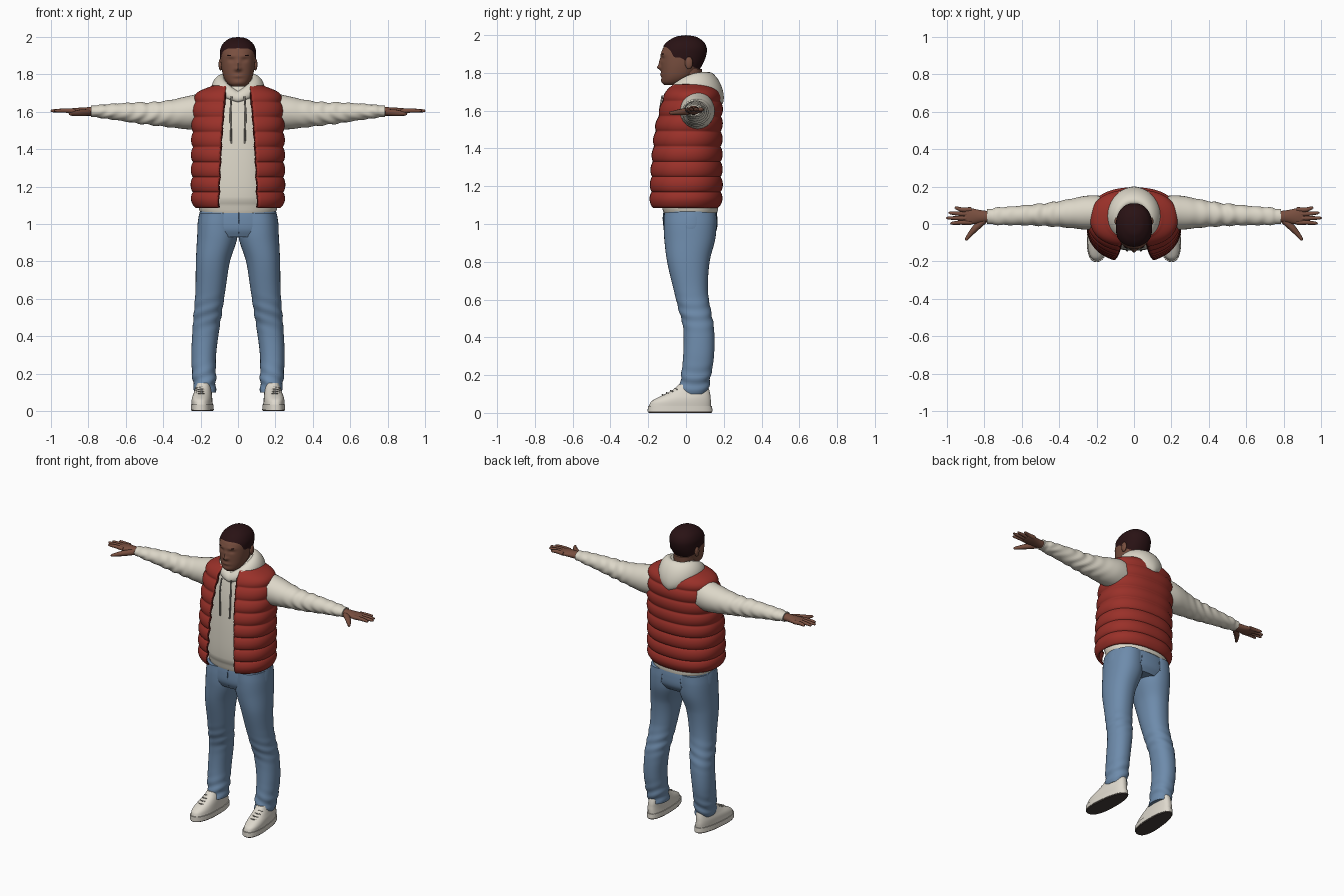
import bpy, bmesh
from math import sin, cos, pi, asin, exp, copysign
from mathutils import Vector

cube = bpy.data.objects.get("Cube")
if cube:
    bpy.data.objects.remove(cube, do_unlink=True)


def material(name, *rgb):
    mat = bpy.data.materials.new(name)
    mat.use_nodes = True
    mat.diffuse_color = (*rgb, 1)
    shader = next(n for n in mat.node_tree.nodes if n.type == 'BSDF_PRINCIPLED')
    shader.inputs["Base Color"].default_value = (*rgb, 1)
    return mat


SKIN = material("brown skin", .19, .078, .05)
HAIR = material("black brown hair", .022, .006, .007)
CREAM = material("cream fleece", .72, .68, .58)
CORD = material("grey cord", .34, .32, .28)
RED = material("red quilting", .32, .03, .022)
DARK_RED = material("dark red trim", .12, .012, .01)
DENIM = material("blue denim", .155, .26, .41)
STITCH = material("dark denim seam", .07, .12, .2)
LEATHER = material("off white leather", .73, .69, .61)
RUBBER = material("dark rubber", .06, .048, .042)


def sheet(name, point, nu, nv, mat, wrap=True, caps=True, mirror=False, thick=0):
    """Grid surface from point(u, v), both running 0 to 1."""
    bm = bmesh.new()
    cols = nu if wrap else nu + 1
    rows = [[bm.verts.new(point(i / nu, j / nv)) for i in range(cols)] for j in range(nv + 1)]
    for low, high in zip(rows, rows[1:]):
        for i in range(nu):
            k = (i + 1) % cols
            bm.faces.new((low[i], low[k], high[k], high[i]))
    if wrap and caps:
        bm.faces.new(rows[0])
        bm.faces.new(rows[-1])
    bmesh.ops.remove_doubles(bm, verts=bm.verts, dist=.0002)
    bmesh.ops.recalc_face_normals(bm, faces=bm.faces)
    mesh = bpy.data.meshes.new(name)
    bm.to_mesh(mesh)
    bm.free()
    mesh.materials.append(mat)
    obj = bpy.data.objects.new(name, mesh)
    bpy.context.collection.objects.link(obj)
    bpy.ops.object.select_all(action='DESELECT')
    obj.select_set(True)
    bpy.context.view_layer.objects.active = obj
    bpy.ops.object.shade_smooth_by_angle(angle=pi / 4)
    if thick:
        solid = obj.modifiers.new("Thickness", 'SOLIDIFY')
        solid.thickness, solid.offset = thick, 0
    if mirror:
        obj.modifiers.new("Mirror", 'MIRROR').use_clip = False
    return obj


def keys(table, k):
    """Smooth interpolation of rows (key, values...)."""
    k = min(max(k, table[0][0]), table[-1][0])
    i = next(n for n in range(len(table) - 1) if k <= table[n + 1][0])
    a, b = table[i], table[i + 1]
    p, q = table[max(i - 1, 0)], table[min(i + 2, len(table) - 1)]
    h = b[0] - a[0]
    t = (k - a[0]) / h
    out = []
    for c in range(1, len(a)):
        ta = (b[c] - p[c]) / (b[0] - p[0]) * h
        tb = (q[c] - a[c]) / (q[0] - a[0]) * h
        d = b[c] - a[c]
        out.append(a[c] + t * (ta + t * (3 * d - 2 * ta - tb + t * (ta + tb - 2 * d))))
    return out


def bend(value, n):
    return copysign(abs(value) ** (2 / n), value)


def ring(t, z, cx, hw, front, back, n=2.2):
    """Point on a horizontal rounded outline; t = 0 faces the front."""
    mid, depth = (front + back) / 2, (back - front) / 2
    return Vector((cx + hw * bend(sin(t), n), mid - depth * bend(cos(t), n), z))


def loft(name, table, mat, nu=48, nv=40, n=2.2, mirror=False):
    lo, hi = table[0][0], table[-1][0]

    def point(u, v):
        z = lo + (hi - lo) * v
        return ring(u * 2 * pi, z, *keys(table, z), n)
    return sheet(name, point, nu, nv, mat, mirror=mirror)


def tube(name, pts, radii, mat, steps=24, sides=10, mirror=True):
    last = len(pts) - 1
    if not isinstance(radii, (list, tuple)):
        radii = [radii] * len(pts)
    table = [(i / last, *p, r) for i, (p, r) in enumerate(zip(pts, radii))]

    def point(u, v):
        *c, r = keys(table, v)
        tangent = Vector(keys(table, v + .01)[:3]) - Vector(keys(table, v - .01)[:3])
        turn = tangent.to_track_quat('Z', 'Y')
        return Vector(c) + turn @ Vector((r * cos(u * 2 * pi), r * sin(u * 2 * pi), 0))
    return sheet(name, point, sides, steps, mat, mirror=mirror)


def blob(name, centre, size, mat):
    def point(u, v):
        d = Vector((sin(pi * v) * cos(2 * pi * u), sin(pi * v) * sin(2 * pi * u), cos(pi * v)))
        return Vector(centre) + Vector(a * b for a, b in zip(d, size))
    return sheet(name, point, 16, 12, mat, caps=False, mirror=True)


# Head, with face relief: x, z, spread in x, spread in z, push
HEAD = [(1.735, 0, .035, -.115, -.03), (1.75, 0, .056, -.126, .0), (1.78, 0, .075, -.13, .04),
        (1.82, 0, .086, -.132, .07), (1.86, 0, .092, -.133, .092), (1.9, 0, .094, -.132, .105),
        (1.93, 0, .092, -.122, .106), (1.96, 0, .078, -.098, .092), (1.98, 0, .056, -.068, .066),
        (1.99, 0, .035, -.042, .042), (1.995, 0, .001, -.002, .002)]
RELIEF = [(0, 1.85, .012, .025, .011), (0, 1.828, .017, .011, .017), (.035, 1.898, .03, .01, .004),
          (.036, 1.877, .018, .011, -.007), (0, 1.79, .026, .009, .006), (0, 1.756, .026, .014, .004)]


def head_point(t, z):
    p = ring(t, z, *keys(HEAD, z))
    if cos(t) > 0:
        p.y -= sum(a * exp(-((abs(p.x) - x) / sx) ** 2 - ((z - h) / sz) ** 2)
                   for x, h, sx, sz, a in RELIEF)
    return p


sheet("head", lambda u, v: head_point(u * 2 * pi, 1.735 + .26 * (1 - cos(pi * v)) / 2), 80, 64, SKIN)
HAIRLINE = [(0, 1.937), (.6, 1.934), (1, 1.915), (1.2, 1.885), (1.5, 1.88), (1.8, 1.855), (2.3, 1.83), (pi, 1.82)]


def hair_point(u, v):
    t = u * 2 * pi
    low = keys(HAIRLINE, min(t, 2 * pi - t))[0]
    p = head_point(t, low + (1.995 - low) * sin(v * pi / 2))
    crown = Vector((0, 0, 1.87))
    return crown + (p - crown) * 1.035


sheet("short_hair", hair_point, 64, 24, HAIR, caps=False)
loft("neck", [(1.6, 0, .075, -.06, .085), (1.7, 0, .064, -.062, .075), (1.82, 0, .068, -.06, .085)], SKIN, nv=8)
blob("ear", (.093, .015, 1.853), (.011, .021, .033), SKIN)
blob("eye", (.036, -.109, 1.877), (.014, .008, .005), HAIR)
blob("eyebrow", (.037, -.122, 1.9), (.02, .006, .004), HAIR)

# Hooded sweatshirt
SHIRT = [(1.06, 0, .2, -.118, .166), (1.085, 0, .211, -.126, .17), (1.1, 0, .208, -.126, .165),
         (1.13, 0, .212, -.14, .165), (1.3, 0, .208, -.14, .16), (1.5, 0, .2, -.125, .16),
         (1.62, 0, .19, -.105, .16), (1.69, 0, .15, -.085, .14), (1.74, 0, .08, -.06, .1)]
loft("sweatshirt_body", SHIRT, CREAM)
HOOD = [(0, 1.68, .03, .024), (pi / 2, 1.745, .05, .034), (pi, 1.715, .09, .045)]


def hood(name, rx, ry, scale, lift):
    def point(u, v):
        a, b = u * 2 * pi, v * 2 * pi
        cz, tall, thick = keys(HOOD, min(a, 2 * pi - a))
        out = scale * (thick * cos(b) - .3 * tall * sin(b))
        return (sin(a) * (rx + out), .033 - cos(a) * (ry + out), cz + lift + scale * tall * sin(b))
    sheet(name, point, 64, 24, CREAM, caps=False)


hood("hood", .105, .115, 1, 0)
hood("hood_inner_fold", .082, .09, .7, .012)
CORD_PATH = [(.035, -.125, 1.68), (.04, -.137, 1.6), (.038, -.14, 1.5), (.036, -.143, 1.43)]
tube("drawstring", CORD_PATH, .005, CORD)

# Sleeves: x, centre y, centre z, half depth, half height
SLEEVE = [(.12, .055, 1.6, .088, .095), (.2, .06, 1.6, .092, .097), (.26, .06, 1.595, .09, .09),
          (.35, .056, 1.59, .076, .075), (.45, .051, 1.589, .063, .062), (.54, .048, 1.594, .056, .056),
          (.65, .044, 1.599, .05, .044), (.74, .041, 1.602, .046, .035), (.755, .04, 1.602, .041, .031),
          (.785, .04, 1.602, .039, .031)]
PALM = [(.75, .04, 1.602, .027, .026), (.82, .04, 1.601, .034, .022), (.87, .041, 1.602, .043, .018),
        (.9, .042, 1.603, .043, .013), (.915, .042, 1.603, .036, .008)]


def limb(name, table, mat, crease):
    lo, hi = table[0][0], table[-1][0]

    def point(u, v):
        x, a = lo + (hi - lo) * v, u * 2 * pi
        cy, cz, ry, rz = keys(table, x)
        zone = exp(-((x - .48) / .12) ** 2) + .6 * exp(-((x - .7) / .05) ** 2)
        fold = crease * zone * sin(85 * x + 3 * sin(a) + 2 * cos(2 * a))
        return (x, cy + (ry + fold) * cos(a), cz + (rz + fold) * sin(a))
    sheet(name, point, 32, 90, mat, mirror=True)


limb("sleeve", SLEEVE, CREAM, .0035)
limb("palm", PALM, SKIN, 0)
for finger, y, tip_y, tip in (("little", .077, .086, .958), ("ring", .054, .059, .988),
                              ("middle", .031, .032, .999), ("index", .008, .004, .98)):
    path = [(.87, y, 1.603), (.92, y, 1.606), (tip - .008, tip_y, 1.605), (tip, tip_y, 1.604)]
    tube(finger + "_finger", path, [.013, .012, .008, .002], SKIN)
THUMB = [(.8, .02, 1.597), (.845, -.02, 1.593), (.88, -.06, 1.589), (.896, -.083, 1.588), (.899, -.088, 1.588)]
tube("thumb", THUMB, [.018, .018, .012, .008, .002], SKIN)

# Quilted vest, open down the front
VEST = [(1.09, .222, -.184, .165), (1.14, .232, -.186, .174), (1.3, .232, -.178, .174),
        (1.5, .23, -.155, .174), (1.6, .228, -.13, .176), (1.66, .22, -.112, .17),
        (1.7, .198, -.092, .155), (1.735, .13, -.07, .13)]
OPENING = [(1.09, .102), (1.4, .088), (1.65, .07), (1.735, .06)]


def vest_point(t, z):
    hw, front, back = keys(VEST, z)
    puff = .014 * abs(sin(pi * (z - 1.09) / .08)) ** .6
    return ring(t, z, 0, hw + puff, front - puff, back + puff, 2.3)


def vest_edge(z):
    return asin((keys(OPENING, z)[0] / keys(VEST, z)[0]) ** 1.15)


def vest_sheet(u, v):
    z = 1.09 + .645 * v
    start = vest_edge(z)
    return vest_point(start + u * 2 * (pi - start), z)


def vest_seam(name, low, high, angle_low, angle_high, radius):
    pts = []
    for i in range(31):
        z = low + (high - low) * i / 30
        t = angle_low + (angle_high - angle_low) * i / 30 if angle_low else vest_edge(z)
        pts.append(vest_point(t, z))
    tube(name, pts, radius, DARK_RED, steps=60, sides=6)


sheet("quilted_vest", vest_sheet, 80, 96, RED, wrap=False, thick=.012)
vest_seam("zip_edge", 1.09, 1.7, 0, 0, .006)
vest_seam("side_seam", 1.1, 1.5, 1.7, 1.7, .003)
vest_seam("pocket_front_seam", 1.19, 1.34, 1.26, 1.14, .004)
vest_seam("pocket_back_seam", 1.19, 1.34, 1.54, 1.46, .004)

# Jeans
LEG = [(.1, .175, .056, -.035, .112), (.16, .18, .062, -.03, .125), (.3, .183, .066, -.015, .148),
       (.45, .17, .072, -.015, .148), (.55, .158, .076, -.04, .13), (.65, .147, .08, -.065, .116),
       (.8, .134, .091, -.1, .125), (.92, .112, .107, -.115, .155), (1, .108, .106, -.118, .162),
       (1.06, .105, .1, -.115, .16)]


def leg_point(u, v):
    z, t = .1 + .96 * v, u * 2 * pi
    cx, hw, front, back = keys(LEG, z)
    zone = exp(-((z - .15) / .07) ** 2) + .6 * exp(-((z - .52) / .07) ** 2)
    fold = .004 * zone * sin(95 * z + 3 * sin(t))
    return ring(t, z, cx, hw + fold, front - fold, back + fold)


HIPS = [(.93, 0, .2, -.1, .14), (.97, 0, .216, -.118, .163), (1.03, 0, .212, -.12, .166), (1.08, 0, .2, -.115, .16)]
sheet("jeans_leg", leg_point, 40, 100, DENIM, mirror=True)
loft("jeans_hips", HIPS, DENIM, nv=16)


def hip_path(spots):
    return [ring(t, z, *keys(HIPS, z)) for t, z in spots]


tube("fly_seam", hip_path([(.02, 1.06), (.02, 1.02), (.02, .95)]), .003, STITCH, mirror=False)
tube("front_pocket_seam", hip_path([(.7, 1.06), (.85, 1.02), (1.2, .995)]), .003, STITCH)
tube("back_pocket_seam", hip_path([(2.15, 1.03), (2.2, .97), (2.5, .95), (2.8, .97), (2.85, 1.03)]), .002, STITCH)


# Shoes, turned slightly outward
def shoe_part(name, table, mat):
    obj = loft(name, table, mat, nv=20, n=2.5, mirror=True)
    for vert in obj.data.vertices:
        heel = min(max((vert.co.y + .1) / .24, 0), 1)
        vert.co.x = .2 + (vert.co.x - .2) * (1 - .16 * heel) - .07 * vert.co.y


shoe_part("outsole", [(0, .186, .058, -.198, .136), (.008, .186, .06, -.2, .138)], RUBBER)
shoe_part("midsole", [(.007, .186, .062, -.203, .14), (.036, .186, .061, -.202, .138)], LEATHER)
shoe_part("shoe_upper", [(.034, .186, .057, -.196, .132), (.06, .188, .056, -.184, .132), (.08, .188, .054, -.152, .13),
                         (.1, .186, .05, -.11, .128), (.125, .184, .045, -.066, .122), (.15, .183, .04, -.04, .112)], LEATHER)
for i in range(4):
    y, z = -.125 + .022 * i, .096 + .011 * i
    tube("shoelace", [(.17, y + .012, z - .006), (.196, y, z), (.222, y + .012, z - .006)], .0035, CORD, steps=8, sides=6)
